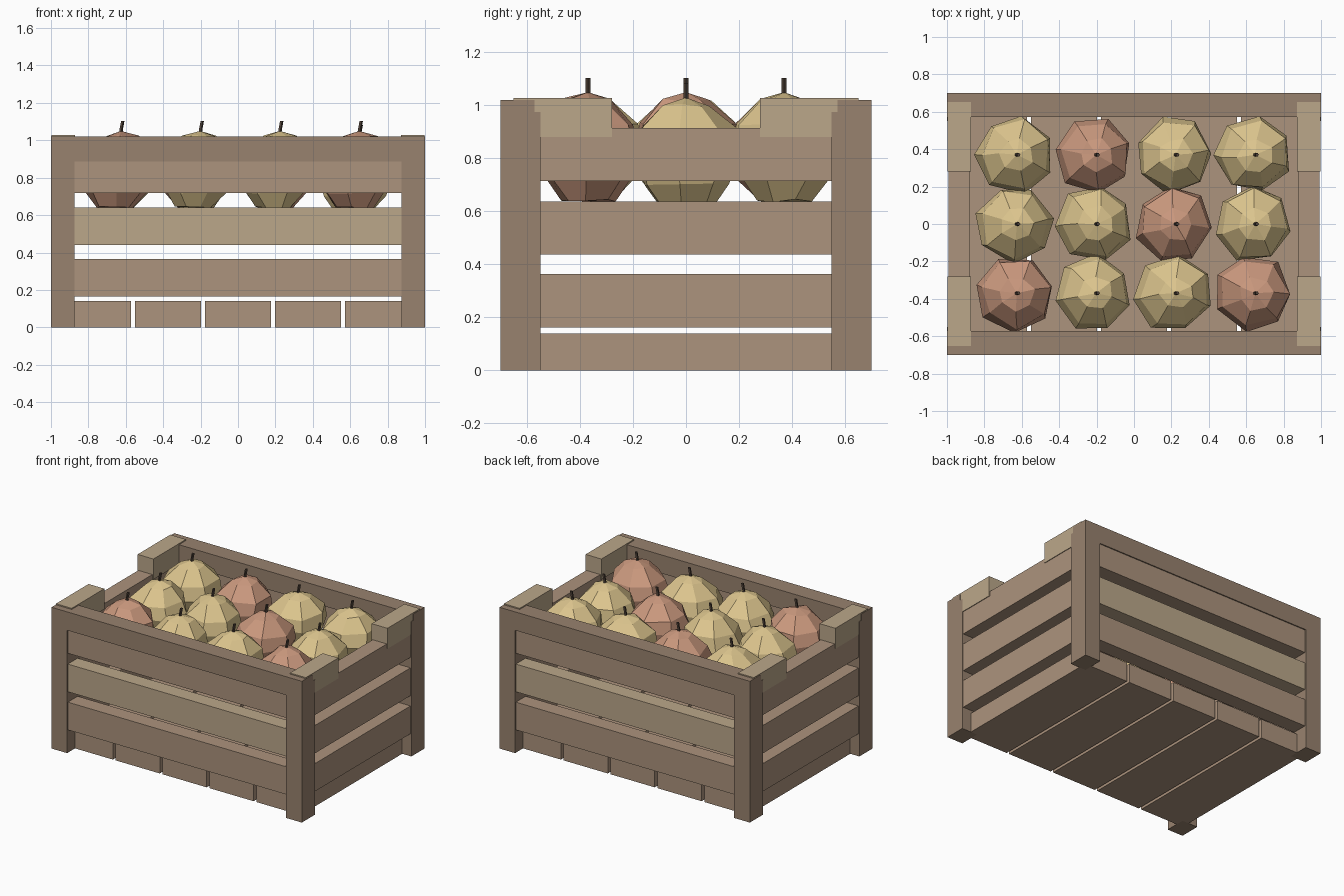
import bpy, bmesh, math, random
from mathutils import Vector

if "Cube" in bpy.data.objects:
    bpy.data.objects.remove(bpy.data.objects["Cube"])

random.seed(4)


def mat(name, rgb):
    m = bpy.data.materials.new(name)
    m.diffuse_color = (*rgb, 1)
    m.use_nodes = True
    m.node_tree.nodes["Principled BSDF"].inputs["Base Color"].default_value = m.diffuse_color
    return m


DARK = mat("dark_wood", (0.314, 0.223, 0.156))
MID = mat("mid_wood", (0.413, 0.292, 0.205))
LIGHT = mat("light_wood", (0.497, 0.386, 0.254))
YELLOW = mat("yellow_skin", (0.72, 0.56, 0.27))
PINK = mat("pink_skin", (0.60, 0.32, 0.21))
STEM = mat("stem_brown", (0.08, 0.055, 0.04))


def finish(name, bm, material):
    bmesh.ops.recalc_face_normals(bm, faces=bm.faces)
    me = bpy.data.meshes.new(name)
    bm.to_mesh(me)
    bm.free()
    me.materials.append(material)
    ob = bpy.data.objects.new(name, me)
    bpy.context.collection.objects.link(ob)
    return ob


def box(name, x, y, z, material):
    bm = bmesh.new()
    bmesh.ops.create_cube(bm, size=1)
    for v in bm.verts:
        v.co = [lo + (c + 0.5) * (hi - lo) for c, (lo, hi) in zip(v.co, (x, y, z))]
    return finish(name, bm, material)


def span(s, a, b):
    return tuple(sorted((s * a, s * b)))


def loft(name, rings, sides, material, turn=0.0, jitter=0.0):
    # rings: (centre x, centre y, z, radius); both ends closed
    bm = bmesh.new()
    loops = []
    for cx, cy, z, r in rings:
        loop = []
        for i in range(sides):
            a = turn + math.tau * i / sides
            j = [random.uniform(-jitter, jitter) for _ in range(3)]
            loop.append(bm.verts.new((cx + r * math.cos(a) + j[0],
                                      cy + r * math.sin(a) + j[1], z + j[2] * 0.6)))
        loops.append(loop)
    for a, b in zip(loops, loops[1:]):
        for i in range(sides):
            k = (i + 1) % sides
            bm.faces.new((a[i], a[k], b[k], b[i]))
    for loop, ring in ((loops[0], rings[0]), (loops[-1], rings[-1])):
        tip = bm.verts.new((ring[0], ring[1], ring[2] + (0.03 if loop is loops[-1] and sides > 5 else 0)))
        for i in range(sides):
            bm.faces.new((loop[i], loop[(i + 1) % sides], tip))
    return finish(name, bm, material)


# corner posts and corner top blocks
for sx in (-1, 1):
    for sy in (-1, 1):
        box("corner_post", span(sx, 0.875, 1), span(sy, 0.55, 0.70), (0, 0.975), DARK)
        box("corner_block", span(sx, 0.872, 0.998), span(sy, 0.28, 0.652), (0.88, 1.028), LIGHT)

# long top rails and long-side slats
for s, side in ((-1, "front"), (1, "back")):
    box(side + "_top_rail", (-1, 1), span(s, 0.572, 0.70), (0.887, 1.02), DARK)
    for lo, hi, m in ((0.165, 0.365, MID), (0.44, 0.64, LIGHT), (0.718, 0.90, MID)):
        box(side + "_slat", (-0.88, 0.88), span(s, 0.58, 0.692), (lo, hi), m)

# short-side slats
for s, side in ((-1, "left"), (1, "right")):
    for lo, hi in ((0.162, 0.363), (0.437, 0.638), (0.714, 0.914)):
        box(side + "_slat", span(s, 0.88, 0.993), (-0.56, 0.56), (lo, hi), MID)

# floor planks
for i in range(-2, 3):
    c = 0.375 * i
    box("floor_plank", (c - 0.177, c + 0.177), (-0.61, 0.61), (0, 0.14), MID)

# rows of faceted fruit with leaning stems
pink_spots = {(1, 2), (2, 1), (0, 0), (3, 0)}
for row in range(3):
    for col in range(4):
        cx, cy = -0.655 + 0.425 * col, -0.37 + 0.37 * row
        dz = -0.02 if row == 1 and col == 3 else 0.0
        profile = [(0.64, 0.10), (0.72, 0.165), (0.84, 0.207), (0.93, 0.185), (1.02, 0.09)]
        rings = [(cx + 0.03 * (z - 0.64) / 0.4, cy, z + dz, r) for z, r in profile]
        skin = PINK if (col, row) in pink_spots else YELLOW
        loft("fruit", rings, 7, skin, random.uniform(0, 0.9), 0.011)
        tx = cx + 0.03
        loft("fruit_stem", [(tx - 0.005, cy, 1.02 + dz, 0.011), (tx, cy, 1.06 + dz, 0.010),
                            (tx + 0.008, cy, 1.103 + dz, 0.010)], 5, STEM)
